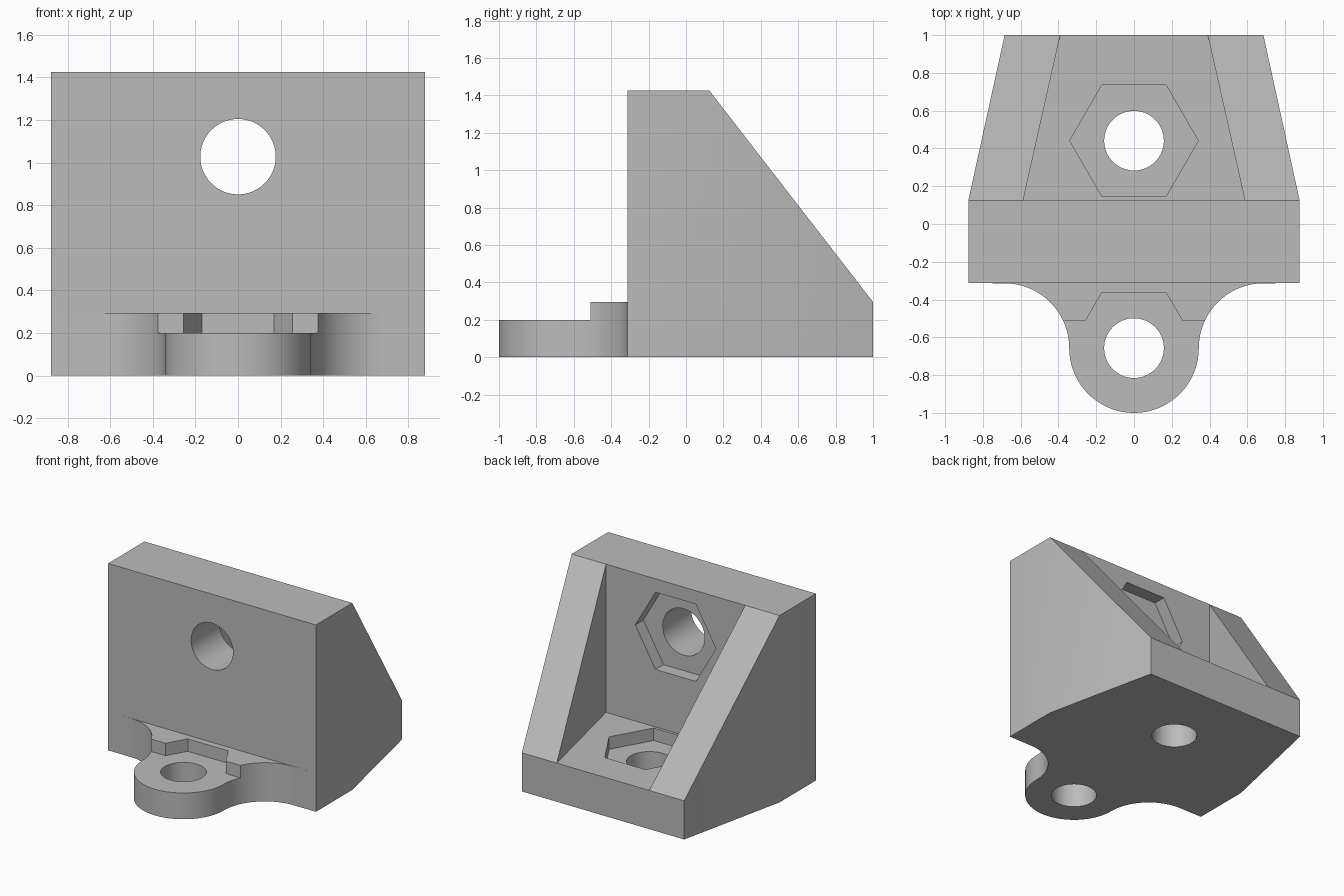
import bpy, bmesh
from math import cos, sin, pi, radians
from mathutils import Vector

cube = bpy.data.objects.get("Cube")
if cube:
    bpy.data.objects.remove(cube, do_unlink=True)

grey = bpy.data.materials.new("plain grey")
grey.use_nodes = True
colour = (0.5, 0.5, 0.5, 1)
grey.diffuse_color = colour
grey.node_tree.nodes["Principled BSDF"].inputs["Base Color"].default_value = colour

# Main dimensions
HALF, BACK_HALF = 0.877, 0.685
FRONT, BEND = -0.313, 0.125
TOP, BASE, TAB = 1.425, 0.295, 0.2
TAB_Y, FLOOR_Y, WALL_Z = -0.657, 0.441, 1.028
R = 0.343


def arc(cx, cy, r, a0, a1, n):
    angles = [radians(a0 + (a1 - a0) * i / n) for i in range(n + 1)]
    return [(cx + r * cos(a), cy + r * sin(a)) for a in angles]


def ring(cx, cy, r, n):
    return arc(cx, cy, r, 0, 360, n)[:-1]


def mirrored(half):
    """Close an outline whose +x half is given."""
    return half + [(-x, y) for x, y in reversed(half) if abs(x) > 1e-5]


def prism(name, outline, axis, lo, hi):
    """Extrude a 2D outline along an axis."""
    place = {"X": lambda p, h: Vector((h, p[0], p[1])),
             "Y": lambda p, h: Vector((p[0], h, p[1])),
             "Z": lambda p, h: Vector((p[0], p[1], h))}[axis]
    bm = bmesh.new()
    face = bm.faces.new([bm.verts.new(place(p, lo)) for p in outline])
    out = bmesh.ops.extrude_face_region(bm, geom=[face])
    moved = [v for v in out["geom"] if isinstance(v, bmesh.types.BMVert)]
    bmesh.ops.translate(bm, verts=moved, vec=place((0, 0), hi - lo))
    bmesh.ops.recalc_face_normals(bm, faces=bm.faces)
    mesh = bpy.data.meshes.new(name)
    bm.to_mesh(mesh)
    bm.free()
    mesh.materials.append(grey)
    obj = bpy.data.objects.new(name, mesh)
    bpy.context.collection.objects.link(obj)
    return obj


# Full plan: round tab, concave fillets, block and tapered back
plan = arc(0, TAB_Y, R, -90, 0, 20)
plan += arc(2 * R, TAB_Y, R, 180, 90, 20)[1:]
plan += [(HALF, FRONT), (HALF, BEND), (BACK_HALF, 1)]
bracket = prism("bracket", mirrored(plan), "Z", 0, TOP)

step_y = -0.51
cutters = [
    # Clear the space above the tab, in two levels
    prism("tab_clearance", [(-1.2, BASE), (FRONT, BASE), (FRONT, 1.6), (-1.2, 1.6)], "X", -1, 1),
    prism("tab_step", [(-1.2, TAB), (step_y, TAB), (step_y, 0.5), (-1.2, 0.5)], "X", -1, 1),
    # Sloping gusset edge
    prism("slope", [(BEND, TOP), (BEND, 1.6), (1.1, 1.6), (1.1, BASE), (1, BASE)], "X", -1, 1),
    # Tapered pocket between the gussets
    prism("pocket", mirrored([(0.587, BEND), (0.368, 1.1)]), "Z", BASE, 1.5),
    # Hexagonal nut seats
    prism("tab_nut_seat", ring(0, TAB_Y, 0.34, 6), "Z", TAB, 0.4),
    prism("floor_nut_seat", ring(0, FLOOR_Y, 0.34, 6), "Z", TAB, 0.4),
    prism("wall_nut_seat", ring(0, WALL_Z, 0.34, 6), "Y", BEND - 0.097, 0.2),
    # Round bolt holes
    prism("tab_hole", ring(0, TAB_Y, 0.158, 64), "Z", -0.1, 0.5),
    prism("floor_hole", ring(0, FLOOR_Y, 0.158, 64), "Z", -0.1, 0.5),
    prism("wall_hole", ring(0, WALL_Z, 0.177, 64), "Y", -0.5, 0.3),
]

bpy.ops.object.select_all(action="DESELECT")
bracket.select_set(True)
bpy.context.view_layer.objects.active = bracket
for cutter in cutters:
    cutter.hide_render = True
    mod = bracket.modifiers.new(cutter.name, "BOOLEAN")
    mod.operation, mod.solver, mod.object = "DIFFERENCE", "EXACT", cutter
    bpy.ops.object.modifier_apply(modifier=mod.name)
    bpy.data.objects.remove(cutter, do_unlink=True)

bpy.ops.object.shade_smooth_by_angle(angle=radians(30))
